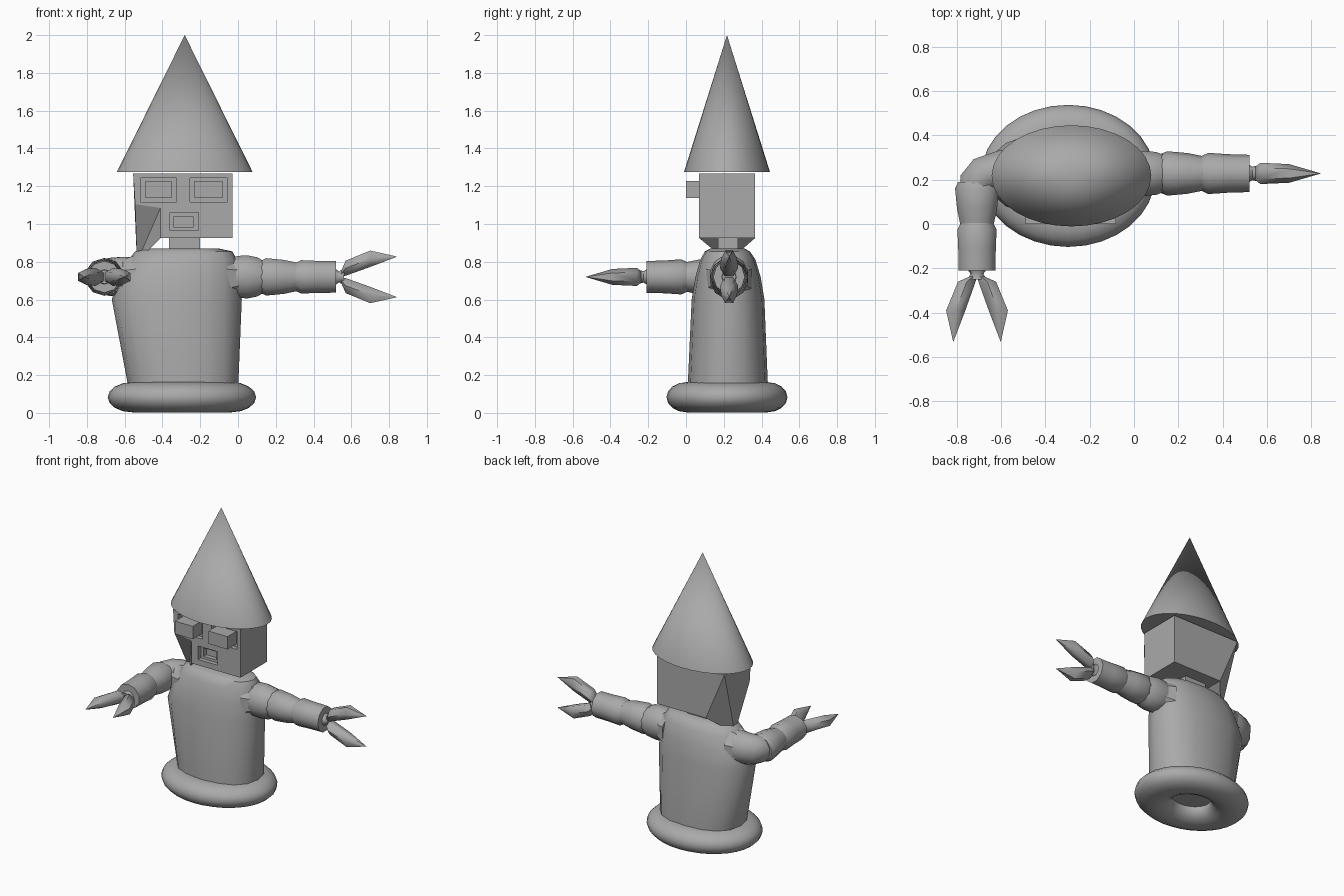
import bpy, bmesh, math
from mathutils import Vector

if "Cube" in bpy.data.objects:
    bpy.data.objects.remove(bpy.data.objects["Cube"])

grey = bpy.data.materials.new("plain grey")
grey.diffuse_color = (0.4, 0.4, 0.4, 1)
grey.use_nodes = True
grey.node_tree.nodes["Principled BSDF"].inputs["Base Color"].default_value = grey.diffuse_color


def finish(name, bm, smooth=None):
    bmesh.ops.recalc_face_normals(bm, faces=bm.faces)
    me = bpy.data.meshes.new(name)
    bm.to_mesh(me)
    bm.free()
    me.materials.append(grey)
    ob = bpy.data.objects.new(name, me)
    bpy.context.collection.objects.link(ob)
    if smooth:
        bpy.ops.object.select_all(action='DESELECT')
        ob.select_set(True)
        bpy.context.view_layer.objects.active = ob
        bpy.ops.object.shade_smooth_by_angle(angle=math.radians(smooth))
    return ob


def box(name, x0, x1, y0, y1, z0, z1):
    bm = bmesh.new()
    bmesh.ops.create_cube(bm, size=1)
    for v in bm.verts:
        v.co = ((x0 + x1) / 2 + v.co.x * (x1 - x0),
                (y0 + y1) / 2 + v.co.y * (y1 - y0),
                (z0 + z1) / 2 + v.co.z * (z1 - z0))
    return finish(name, bm)


def loft(name, rings, n=8, power=2.0, smooth=40, shift=0.5):
    """Skin rings given as (centre, half axis, half axis)."""
    bm = bmesh.new()
    loops = []
    for c, u, v in rings:
        loop = []
        for i in range(n):
            a = 2 * math.pi * (i + shift) / n
            ca, sa = math.cos(a), math.sin(a)
            ca = math.copysign(abs(ca) ** (2 / power), ca)
            sa = math.copysign(abs(sa) ** (2 / power), sa)
            loop.append(bm.verts.new(Vector(c) + Vector(u) * ca + Vector(v) * sa))
        loops.append(loop)
    for a, b in zip(loops, loops[1:]):
        for i in range(n):
            j = (i + 1) % n
            bm.faces.new((a[i], a[j], b[j], b[i]))
    bm.faces.new(loops[0])
    bm.faces.new(loops[-1])
    return finish(name, bm, smooth)


# oval ring base
bm = bmesh.new()
N, M = 32, 16
grid = []
for i in range(N):
    a = 2 * math.pi * i / N
    row = []
    for j in range(M):
        b = 2 * math.pi * j / M
        r = 0.262 + 0.131 * math.cos(b)
        row.append(bm.verts.new((-0.297 + r * math.cos(a),
                                 0.217 + 0.815 * r * math.sin(a),
                                 0.083 + 0.08 * math.sin(b))))
    grid.append(row)
for i in range(N):
    for j in range(M):
        k, l = (i + 1) % N, (j + 1) % M
        bm.faces.new((grid[i][j], grid[k][j], grid[k][l], grid[i][l]))
finish("base_ring", bm, 60)

# torso: height, left, right, front, back
sections = [(0.09, -0.57, 0.0, 0.01, 0.435), (0.16, -0.585, 0.002, 0.01, 0.433),
            (0.60, -0.668, 0.02, 0.03, 0.415), (0.72, -0.63, 0.01, 0.05, 0.395),
            (0.81, -0.58, -0.005, 0.075, 0.368), (0.855, -0.545, -0.03, 0.10, 0.338),
            (0.87, -0.48, -0.10, 0.13, 0.31)]
loft("torso", [(((a + b) / 2, (c + d) / 2, z), ((b - a) / 2, 0, 0), (0, (d - c) / 2, 0))
               for z, a, b, c, d in sections], 16, 2.3, 40, 0)

# neck
box("neck", -0.365, -0.20, 0.17, 0.275, 0.84, 0.94)

# head: a box whose lower left edge is pulled down to one point
YF, YB = 0.07, 0.365
outline = [(-0.555, 1.267), (-0.545, 1.105), (-0.41, 1.085), (-0.41, 0.925),
           (-0.03, 0.925), (-0.03, 1.267)]
bm = bmesh.new()
f = [bm.verts.new((x, YF, z)) for x, z in outline]
b = [bm.verts.new((x, YB, z)) if i not in (1, 2) else None
     for i, (x, z) in enumerate(outline)]
tip = bm.verts.new((-0.535, 0.222, 0.80))
bm.faces.new(f)
bm.faces.new([v for v in b if v])
for i, j in ((3, 4), (4, 5), (5, 0)):
    bm.faces.new((f[i], f[j], b[j], b[i]))
for i, j in ((1, 2), (2, 3)):
    bm.faces.new((f[i], tip, f[j]))
bm.faces.new((b[0], tip, b[3]))
bm.faces.new((f[0], f[1], b[0]))
bm.faces.new((f[1], tip, b[0]))
bm.faces.new((f[3], b[3], tip))
head = finish("head", bm)


def carve(x0, x1, z0, z1, depth):
    cutter = box("cutter", x0, x1, YF - 0.05, YF + depth, z0, z1)
    cutter.hide_render = True
    m = head.modifiers.new("recess", 'BOOLEAN')
    m.operation, m.solver, m.object = 'DIFFERENCE', 'EXACT', cutter
    bpy.context.view_layer.objects.active = head
    bpy.ops.object.modifier_apply(modifier=m.name)
    bpy.data.objects.remove(cutter)


# eye sockets with block eyes, stepped mouth
for side, x0, x1 in (("left", -0.515, -0.325), ("right", -0.255, -0.055)):
    carve(x0, x1, 1.117, 1.243, 0.03)
    box(side + "_eye", x0 + 0.025, x1 - 0.027, 0.0, YF + 0.031, 1.137, 1.227)
carve(-0.36, -0.21, 0.965, 1.06, 0.03)
carve(-0.338, -0.237, 0.982, 1.04, 0.06)

# pointed hat
bm = bmesh.new()
bmesh.ops.create_cone(bm, cap_ends=True, segments=32, radius1=1, radius2=0, depth=1)
for v in bm.verts:
    v.co = (-0.282 + 0.36 * v.co.x, 0.217 + 0.228 * v.co.y, 1.637 + 0.726 * v.co.z)
finish("hat", bm, 40)


def arm(side, origin, t, s, w):
    """Forearm along t with two pincers spread along s."""
    o, t, s, w = Vector(origin), Vector(t), Vector(s), Vector(w)

    def part(name, rings, n=10):
        loft(side + "_" + name,
             [(o + t * p + s * c, s * hs, w * hw) for p, c, hs, hw in rings], n, 2, 60)

    part("upper_arm", [(0.12, 0, .09, .088), (0.15, 0, .104, .10),
                       (0.24, 0, .095, .092), (0.31, 0, .08, .078)])
    part("forearm", [(0.295, 0, .072, .074), (0.335, 0, .093, .093),
                     (0.42, 0, .089, .087), (0.52, 0, .088, .084)])
    part("wrist", [(0.51, 0, .05, .045), (0.535, 0, .03, .03), (0.56, 0, .047, .037)])
    for k, n in ((1, "pincer_a"), (-1, "pincer_b")):
        part(n, [(0.545, k * .015, .016, .028), (0.57, k * .046, .046, .048),
                 (0.70, k * .096, .050, .042), (0.84, k * .107, .001, .001)], 6)


arm("right", (0, 0.228, 0.72), (1, 0, 0), (0, 0, 1), (0, 1, 0))
arm("left", (-0.708, 0.31, 0.72), (0, -1, 0), (1, 0, 0), (0, 0, 1))

# shoulders
Z = 0.72
loft("right_shoulder", [((x, 0.228, Z), (0, h, 0), (0, 0, v)) for x, h, v in
                        ((-0.04, .10, .10), (0.0, .105, .115), (0.05, .105, .118),
                         (0.10, .10, .108), (0.15, .08, .08))], 12, 2, 50)
loft("left_shoulder", [((x, y, Z), (ux, uy, 0), (0, 0, .11 * k)) for x, y, ux, uy, k in
                       ((-0.53, 0.23, 0, .10, 1), (-0.61, 0.235, 0, .10, 1),
                        (-0.665, 0.22, -.06, .075, .95), (-0.70, 0.19, -.085, .03, .85),
                        (-0.708, 0.14, -.08, 0, .75))], 12, 2, 50)

# flared sockets where the arms leave the torso
for side, x0, x1 in (("right", -0.06, 0.03), ("left", -0.54, -0.64)):
    loft(side + "_socket", [((x0, 0.228, 0.71), (0, .13, 0), (0, 0, .135)),
                            ((x1, 0.228, 0.715), (0, .09, 0), (0, 0, .095))], 8)
